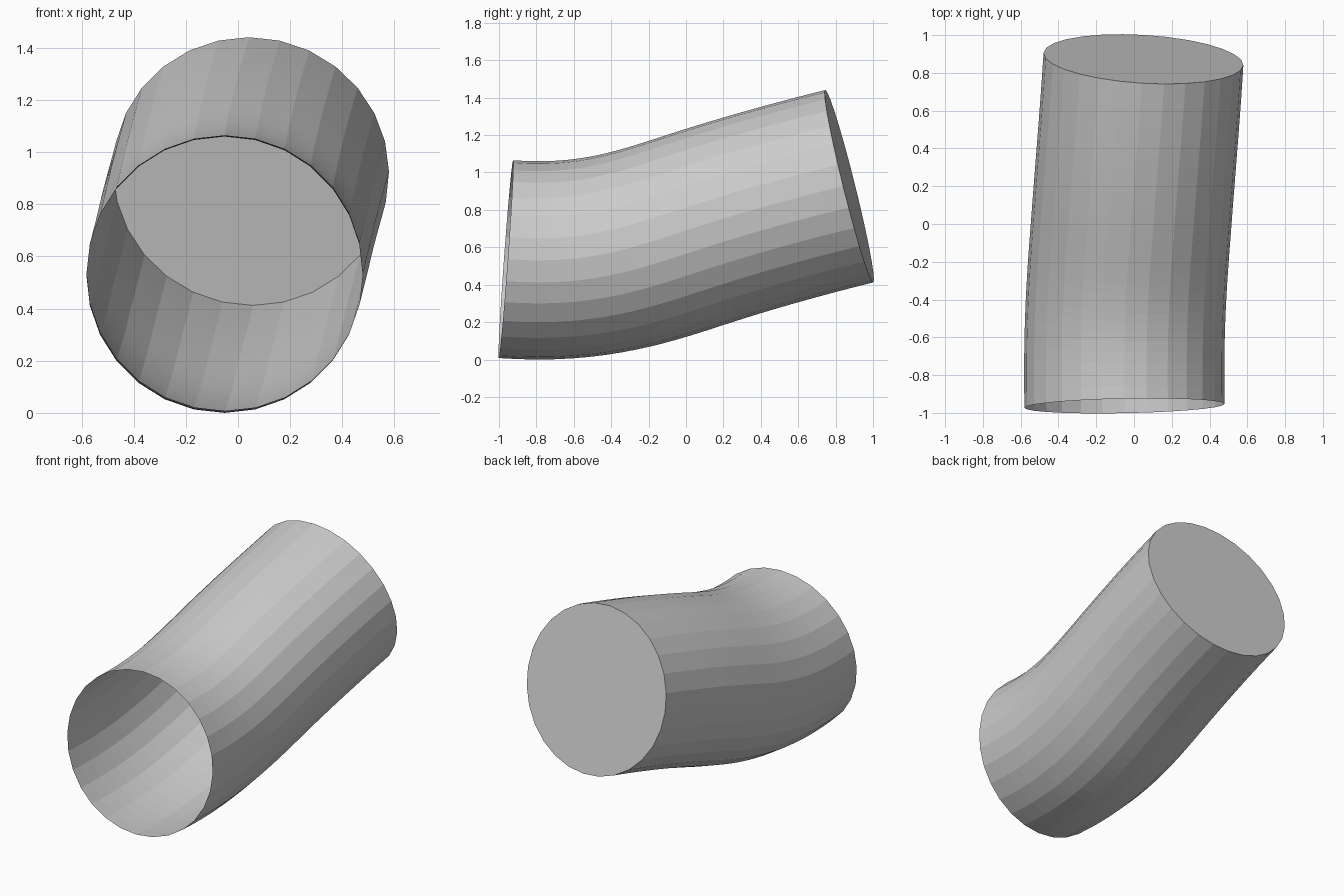
import bpy, bmesh
from math import sin, cos, tau
from mathutils import Vector
from mathutils.geometry import interpolate_bezier

if "Cube" in bpy.data.objects:
    bpy.data.objects.remove(bpy.data.objects["Cube"])

SIDES, RADIUS, STEPS = 28, 0.53, 14

# Centre line: two joined bezier segments running front to back
front = [(-0.05, -0.963, 0.545), (-0.058, -0.55, 0.515), (-0.037, -0.28, 0.593), (-0.015, 0, 0.685)]
back = [(-0.015, 0, 0.685), (0.007, 0.3, 0.784), (0.032, 0.58, 0.862), (0.05, 0.873, 0.935)]


def sample(seg):
    return interpolate_bezier(*[Vector(p) for p in seg], STEPS + 1)


path = sample(front) + sample(back)[1:]


def tangent(i):
    if i == 0:
        return (Vector(front[1]) - Vector(front[0])).normalized()
    if i == len(path) - 1:
        return (Vector(back[3]) - Vector(back[2])).normalized()
    return (path[i + 1] - path[i - 1]).normalized()


# Pipe wall: rings square to the centre line, bridged with quads
bm = bmesh.new()
rings = []
for i, c in enumerate(path):
    t = tangent(i)
    side = t.cross(Vector((0, 0, 1))).normalized()
    up = side.cross(t)
    rings.append([bm.verts.new(c + RADIUS * (side * cos(tau * k / SIDES) + up * sin(tau * k / SIDES)))
                  for k in range(SIDES)])
for a, b in zip(rings, rings[1:]):
    for k in range(SIDES):
        n = (k + 1) % SIDES
        bm.faces.new((a[k], a[n], b[n], b[k]))

# Closed back end, front stays open
bm.faces.new(rings[-1])
bmesh.ops.recalc_face_normals(bm, faces=bm.faces)

# Rest on the ground
low = min(v.co.z for v in bm.verts)
bmesh.ops.translate(bm, verts=bm.verts, vec=(0, 0, -low))

mesh = bpy.data.meshes.new("bent_pipe")
bm.to_mesh(mesh)
bm.free()
bpy.context.collection.objects.link(bpy.data.objects.new("bent_pipe", mesh))
